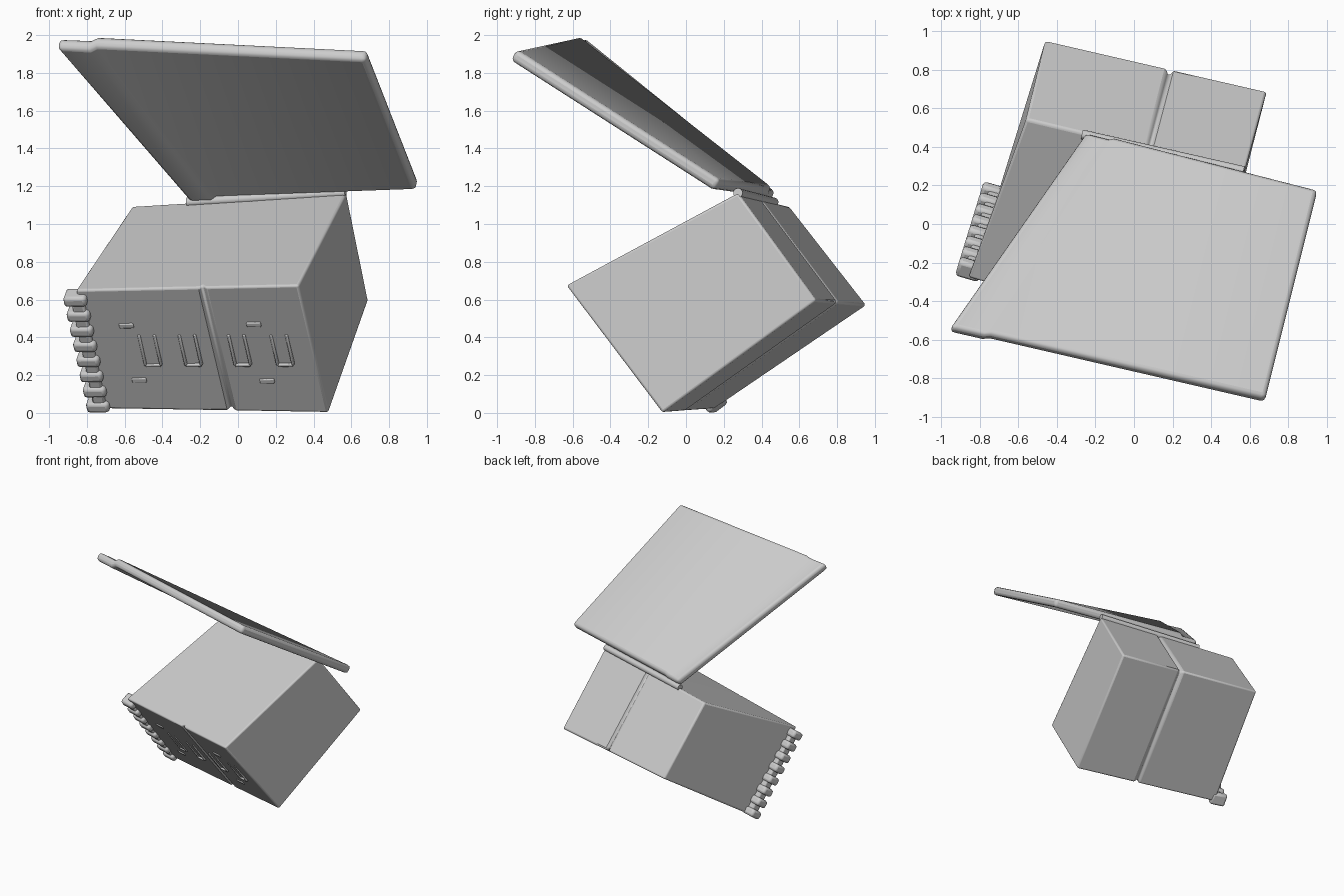
import bpy, bmesh, math
from mathutils import Vector as V, Matrix

if "Cube" in bpy.data.objects:
    bpy.data.objects.remove(bpy.data.objects["Cube"])


def finish(bm, name, bevel=0.0, segments=3):
    bmesh.ops.recalc_face_normals(bm, faces=bm.faces)
    me = bpy.data.meshes.new(name)
    bm.to_mesh(me)
    bm.free()
    ob = bpy.data.objects.new(name, me)
    bpy.context.collection.objects.link(ob)
    if bevel:
        m = ob.modifiers.new("round_edges", 'BEVEL')
        m.width, m.segments = bevel, segments
        m.limit_method, m.angle_limit = 'ANGLE', math.radians(50)
    bpy.ops.object.select_all(action='DESELECT')
    ob.select_set(True)
    bpy.context.view_layer.objects.active = ob
    bpy.ops.object.shade_smooth_by_angle(angle=math.radians(40))
    return ob


def loft(name, rings, bevel=0.0):
    # skin a row of closed sections and cap both ends
    bm = bmesh.new()
    rows = [[bm.verts.new(p) for p in r] for r in rings]
    n = len(rows[0])
    for a, b in zip(rows, rows[1:]):
        for i in range(n):
            j = (i + 1) % n
            bm.faces.new((a[i], a[j], b[j], b[i]))
    bm.faces.new(rows[0])
    bm.faces.new(rows[-1])
    return finish(bm, name, bevel)


def block(name, centre, axes, size, bevel=0.006):
    bm = bmesh.new()
    bmesh.ops.create_cube(bm, size=1)
    rot = Matrix(axes).transposed().to_4x4()
    bmesh.ops.transform(bm, verts=bm.verts,
                        matrix=Matrix.Translation(centre) @ rot @ Matrix.Diagonal((*size, 1)))
    return finish(bm, name, bevel, 2)


# Tilted case: end sections ordered top, back, bottom, front
right = [V(p) for p in ((.575, .275, 1.165), (.69, .69, .595), (.48, -.125, .0), (.32, -.635, .675))]
left = [V(p) for p in ((-.56, .545, 1.095), (-.46, .955, .57), (-.71, .145, .02), (-.86, -.28, .65))]


def section(t, dip=0.0):
    q = [a.lerp(b, t) for a, b in zip(left, right)]
    if dip:  # seam: pinch the back, bottom and front but not the top
        along = (q[3] - q[0]).normalized()
        up = (q[0] - q[1]).normalized()
        q = [q[0] + along * dip, q[1] + (along + up) * dip,
             q[2] + (up - along) * dip, q[3] - along * dip]
    return q


loft("case", [section(0), section(.55), section(.565, .022), section(.58), section(1)], .035)

# Local directions of the front face
d0, d1, c0, c1 = left[3], right[3], left[2], right[2]
ax = (d1 - d0).normalized()
nrm = ax.cross(d0 - c0).normalized()
ay = nrm.cross(ax)
axes = (ax, ay, nrm)


def on_front(u, v):
    return d0.lerp(d1, u).lerp(c0.lerp(c1, u), v)


# Handle frames on the two front panels
for k, u in enumerate((.27, .45, .67, .86)):
    c = on_front(u, .50)
    w, h = .085, .20
    for s in (-1, 1):
        block(f"handle_side_{k}_{s}", c + ax * s * w / 2, axes, (.016, h, .024))
    block(f"handle_base_{k}", c - ay * h / 2, axes, (w, .018, .024))
for k, u in enumerate((.19, .76)):
    for v in (.3, .75):
        block(f"front_bump_{k}_{v}", on_front(u, v), axes, (.08, .03, .02))

# Toothed flange along the left front edge
top, bot = V((-.855, -.235, .61)), V((-.735, .155, .05))
run = (bot - top).normalized()
out = (-ax - run * (-ax).dot(run)).normalized()
faxes = (out, run, out.cross(run))
block("flange", (top + bot) / 2 + ax * .01, faxes, (.07, (bot - top).length + .05, .07), .012)
for i in range(8):
    p = top.lerp(bot, i / 7)
    block(f"flange_tooth_{i}", p, faxes, (.125, .062, .10), .018)

# Lid: flat panel with a slightly dropped strip down its left side
P1, P2, P3, P4 = (V(p) for p in ((-.955, -.545, 1.965), (.68, -.915, 1.895),
                               (.95, .165, 1.205), (-.25, .465, 1.15)))
ln = (P2 - P1).cross(P3 - P2).normalized()
cols = [(0, -.01), (.105, -.01), (.125, .012), (1, 0)]


def lid_section(t, lift):
    a = P1.lerp(P2, t)
    b = P4.lerp(P3, t * .95 if t < 1 else 1)
    o, th = ln * lift, ln * .033
    return [a + o + th, b + o + th, b + o - th, a + o - th]


loft("lid", [lid_section(t, l) for t, l in cols], .03)

# Hinge rod between the case edge and the lid
a, b = V((-.27, .465, 1.115)), V((.57, .275, 1.165))
bm = bmesh.new()
rot = (b - a).to_track_quat('Z', 'Y').to_matrix().to_4x4()
bmesh.ops.create_cone(bm, cap_ends=True, segments=16, radius1=.025, radius2=.025,
                      depth=(b - a).length, matrix=Matrix.Translation((a + b) / 2) @ rot)
finish(bm, "hinge")
